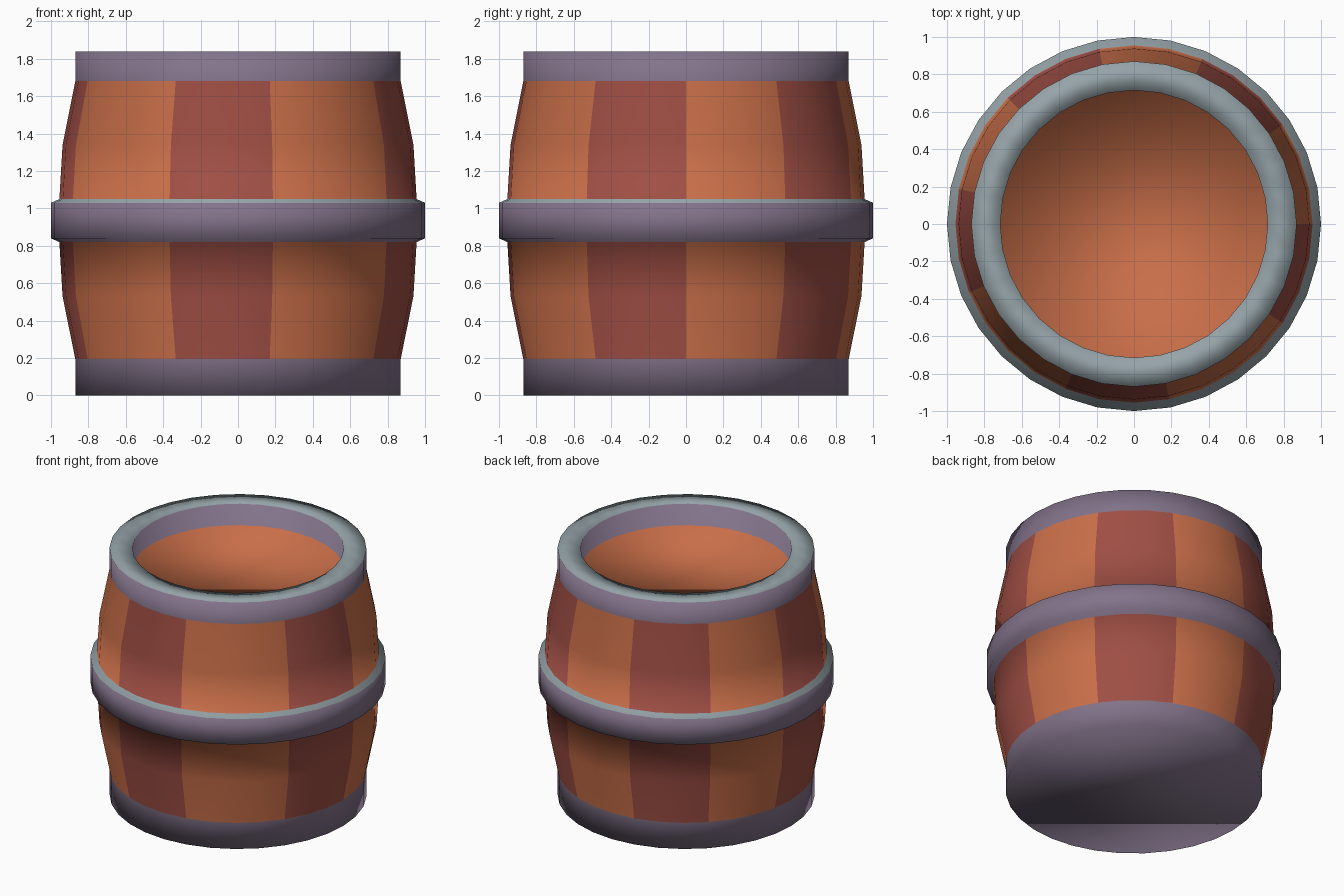
import bpy
import bmesh
from math import cos, sin, tau

cube = bpy.data.objects.get("Cube")
if cube:
    bpy.data.objects.remove(cube, do_unlink=True)

SIDES = 32


def make_material(name, rgb):
    mat = bpy.data.materials.new(name)
    mat.use_nodes = True
    colour = (*rgb, 1.0)
    mat.diffuse_color = colour
    mat.node_tree.nodes["Principled BSDF"].inputs["Base Color"].default_value = colour
    return mat


materials = [
    make_material("orange wood", (0.58, 0.157, 0.066)),
    make_material("red wood", (0.345, 0.077, 0.058)),
    make_material("purple metal", (0.225, 0.172, 0.255)),
    make_material("pale metal", (0.30, 0.365, 0.39)),
]
ORANGE, RED, METAL, PALE = range(4)
STAVES = None  # band coloured stave by stave

# Red staves, as first and last side counted anticlockwise from +x
red_sides = set()
for first in (3, 9, 15, 22, 29):
    red_sides.update(range(first, first + 3))

# Outline from the base up and over the rim: radius, height, colour of band below
outline = [
    (0.87, 0.0, None),
    (0.87, 0.195, METAL),     # bottom hoop
    (0.938, 0.53, STAVES),    # lower staves
    (0.955, 0.82, STAVES),
    (1.0, 0.84, METAL),       # middle hoop
    (1.0, 1.03, METAL),
    (0.955, 1.05, PALE),
    (0.938, 1.34, STAVES),    # upper staves
    (0.87, 1.68, STAVES),
    (0.87, 1.84, METAL),      # top hoop
    (0.715, 1.84, PALE),
    (0.715, 1.68, METAL),     # inside of the rim
]

bm = bmesh.new()


def add_ring(radius, z):
    angles = [tau * i / SIDES for i in range(SIDES)]
    return [bm.verts.new((radius * cos(a), radius * sin(a), z)) for a in angles]


rings = [add_ring(r, z) for r, z, _ in outline]

# Bands of the shell
for low, high, (_, _, colour) in zip(rings, rings[1:], outline[1:]):
    for i in range(SIDES):
        j = (i + 1) % SIDES
        face = bm.faces.new((low[i], low[j], high[j], high[i]))
        if colour is STAVES:
            face.material_index = RED if i in red_sides else ORANGE
        else:
            face.material_index = colour

# Underside and sunken wooden lid
bm.faces.new(rings[0][::-1]).material_index = METAL
bm.faces.new(rings[-1]).material_index = ORANGE

# Softly shaded all over, including the caps
for face in bm.faces:
    face.smooth = True

mesh = bpy.data.meshes.new("barrel")
bm.to_mesh(mesh)
bm.free()
for mat in materials:
    mesh.materials.append(mat)
barrel = bpy.data.objects.new("barrel", mesh)
bpy.context.collection.objects.link(barrel)
